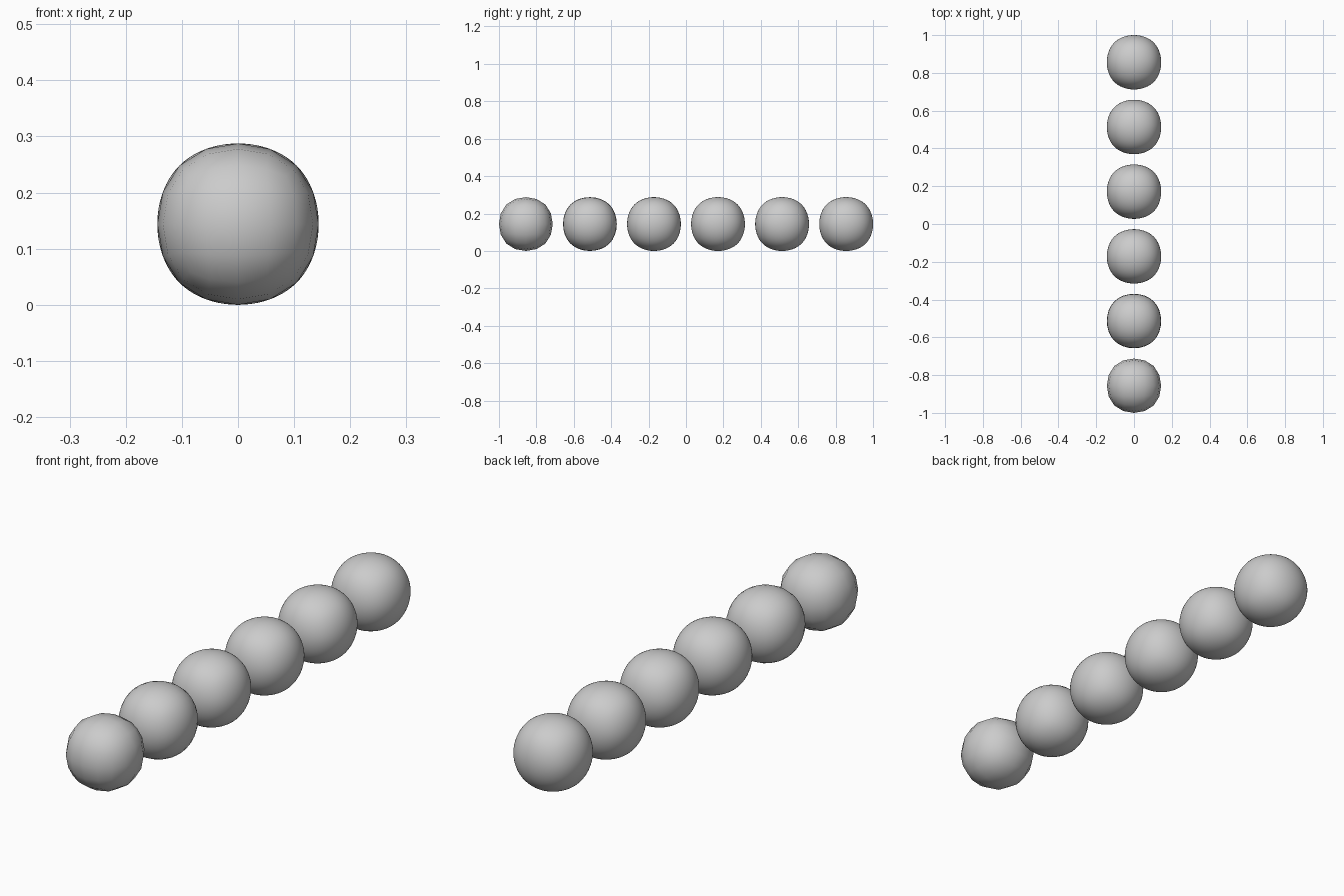
import bpy

if "Cube" in bpy.data.objects:
    bpy.data.objects.remove(bpy.data.objects["Cube"])

HALF = 0.17125           # half size of each control cube
RADIUS = HALF * 0.8395   # height of the rounded cube after subdivision
LEVELS = [2, 3, 4, 5, 5, 5]


def rounded_ball(name, y, level):
    bpy.ops.mesh.primitive_cube_add(size=2 * HALF, location=(0, y, RADIUS))
    ball = bpy.context.object
    ball.name = name
    bpy.ops.object.shade_smooth()
    sub = ball.modifiers.new("Subdivision", 'SUBSURF')
    sub.levels = sub.render_levels = level
    sub.use_limit_surface = True
    return ball


# Row of subdivided-cube balls, the front one coarsest
for i, level in enumerate(LEVELS):
    rounded_ball(f"ball_{i + 1}", (i - 2.5) * 2 * HALF, level)
